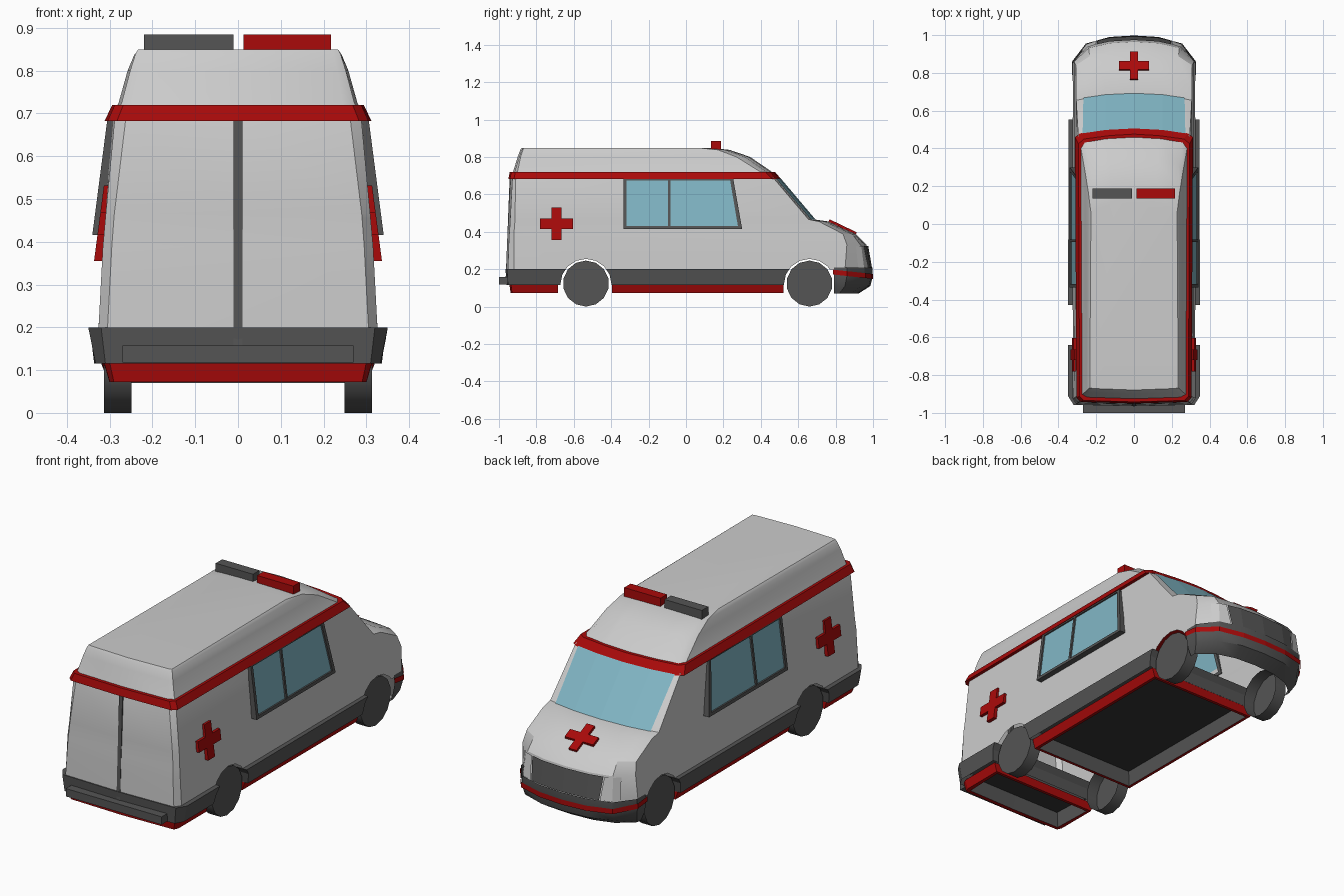
import bpy, bmesh, math
from mathutils import Vector

if "Cube" in bpy.data.objects:
    bpy.data.objects.remove(bpy.data.objects["Cube"])


def material(name, rgb):
    m = bpy.data.materials.new(name)
    m.diffuse_color = (*rgb, 1)
    m.use_nodes = True
    m.node_tree.nodes["Principled BSDF"].inputs["Base Color"].default_value = m.diffuse_color
    return m


RED = material("red", (0.4, 0.003, 0.003))
DARK = material("dark_grey", (0.09, 0.09, 0.09))
BLACK = material("black", (0.035, 0.035, 0.035))
GLASS = material("glass", (0.22, 0.47, 0.56))


def finish(name, bm, *mats):
    bmesh.ops.recalc_face_normals(bm, faces=bm.faces)
    me = bpy.data.meshes.new(name)
    bm.to_mesh(me)
    bm.free()
    ob = bpy.data.objects.new(name, me)
    bpy.context.collection.objects.link(ob)
    for m in mats:
        me.materials.append(m)
    return ob


def activate(ob):
    bpy.ops.object.select_all(action='DESELECT')
    ob.select_set(True)
    bpy.context.view_layer.objects.active = ob


def smooth(ob, deg):
    activate(ob)
    bpy.ops.object.shade_smooth_by_angle(angle=math.radians(deg))


def remove_faces(ob, test):
    bm = bmesh.new()
    bm.from_mesh(ob.data)
    bmesh.ops.delete(bm, context='FACES',
                     geom=[f for f in bm.faces if test(f, f.calc_center_median())])
    bm.to_mesh(ob.data)
    bm.free()


def loft(levels, y0=None, y1=None, caps=True):
    """Stack mirrored plan outlines: z, nose, nose corner, shoulder, rear side, rear corner."""
    bm = bmesh.new()
    rings = []
    for z, *p in levels:
        half = list(zip(p[0::2], p[1::2]))
        pts = [(0, p[1] + .008)] + half + [(0, p[-1] - .008)]
        pts += [(-x, y) for x, y in reversed(half)]
        rings.append([bm.verts.new((x, y, z)) for x, y in pts])
    n = len(rings[0])
    for a, b in zip(rings, rings[1:]):
        for i in range(n):
            j = (i + 1) % n
            bm.faces.new((a[i], a[j], b[j], b[i]))
    if caps:
        bm.faces.new(rings[0])
        bm.faces.new(rings[-1])
    for y, s in ((y0, -1), (y1, 1)):
        if y is not None:
            bmesh.ops.bisect_plane(bm, geom=bm.verts[:] + bm.edges[:] + bm.faces[:],
                                   plane_co=(0, y, 0), plane_no=(0, s, 0), clear_outer=True)
            if caps:
                bmesh.ops.holes_fill(bm, edges=[e for e in bm.edges if e.is_boundary])
    bmesh.ops.recalc_face_normals(bm, faces=bm.faces)
    return bm


def plate(name, pts, thick, mat):
    """Polygon in space, thickened along a vector."""
    bm = bmesh.new()
    f = bm.faces.new([bm.verts.new(p) for p in pts])
    r = bmesh.ops.extrude_face_region(bm, geom=[f], use_keep_orig=True)
    vs = [v for v in r['geom'] if isinstance(v, bmesh.types.BMVert)]
    bmesh.ops.translate(bm, verts=vs, vec=Vector(thick))
    return finish(name, bm, *([mat] if mat else []))


def strip(name, low, zl, high, zh, mat, mirror=1):
    """Thin row of quads between two plan polylines."""
    bm = bmesh.new()
    a = [bm.verts.new((x * mirror, y, zl)) for x, y in low]
    b = [bm.verts.new((x * mirror, y, zh)) for x, y in high]
    for i in range(len(a) - 1):
        bm.faces.new((a[i], a[i + 1], b[i + 1], b[i]))
    finish(name, bm, *([mat] if mat else []))


def box(name, x0, x1, y0, y1, z0, z1, mat):
    return plate(name, [(x0, y0, z0), (x1, y0, z0), (x1, y1, z0), (x0, y1, z0)],
                 (0, 0, z1 - z0), mat)


def drum(name, x, y, z, r, width, sides, mat=None):
    bpy.ops.mesh.primitive_cylinder_add(vertices=sides, radius=r, depth=width,
                                        location=(x, y, z), rotation=(math.pi / 2, 0, math.pi / 2))
    ob = bpy.context.object
    ob.name = name
    if mat:
        ob.data.materials.append(mat)
    return ob


def cross(cu, cv, ru, rv, t):
    q = [(t, rv), (t, t), (ru, t), (ru, -t), (t, -t), (t, -rv)]
    return [(cu + u, cv + v) for u, v in q] + [(cu - u, cv - v) for u, v in q]


AXLES = (-.535, .66)


def cut_arches(ob):
    for y in AXLES:
        c = drum("arch_cutter", 0, y, .118, .137, 1, 16)
        c.hide_render = True
        activate(ob)
        m = ob.modifiers.new("arch", 'BOOLEAN')
        m.operation, m.solver, m.object = 'DIFFERENCE', 'EXACT', c
        bpy.ops.object.modifier_apply(modifier=m.name)
        bpy.data.objects.remove(c)


# Body shell, open underneath
body = finish("body", loft([
    (.198, .13, .982, .25, .947, .325, .85, .326, -.92, .305, -.952),
    (.33, .13, .957, .24, .932, .318, .86, .319, -.92, .298, -.948),
    (.388, .13, .90, .235, .888, .308, .84, .316, -.92, .295, -.945),
    (.455, .15, .755, .26, .742, .306, .71, .310, -.915, .290, -.94),
    (.466, .15, .678, .27, .662, .306, .655, .309, -.915, .289, -.94),
    (.69, .15, .488, .275, .472, .295, .465, .288, -.91, .262, -.928),
    (.725, .14, .445, .255, .425, .279, .39, .272, -.90, .245, -.915),
    (.80, .13, .335, .235, .315, .258, .27, .252, -.884, .232, -.892),
    (.838, .12, .225, .215, .21, .242, .17, .24, -.872, .222, -.878),
    (.849, .10, .12, .18, .10, .228, .06, .234, -.867, .216, -.871)]))
cut_arches(body)
remove_faces(body, lambda f, c: c.z < .27 and abs(c.x) < .25 and f.normal.z < -.05
             and all(v.co.z < .28 for v in f.verts))
smooth(body, 26)

# Dark rocker trim with wheel arches, hollow top and bottom
trim = finish("lower_trim", loft([
    (.116, .13, .98, .25, .945, .337, .82, .333, -.91, .31, -.952),
    (.2, .13, .98, .25, .945, .346, .82, .35, -.91, .32, -.957)], y1=.62), DARK)
cut_arches(trim)
remove_faces(trim, lambda f, c: abs(f.normal.z) > .95 and c.z < .13)

# Red skirts with recessed floor
for name, y0, y1 in (("middle_skirt", -.395, .52), ("rear_skirt", None, -.685)):
    bm = loft([(.072, .13, .98, .25, .945, .305, .82, .300, -.905, .29, -.93),
               (.118, .13, .98, .25, .945, .32, .82, .313, -.91, .30, -.936)], y0, y1)
    low = [f for f in bm.faces if f.normal.z < -.9]
    top = [f for f in bm.faces if f.normal.z > .9]
    bmesh.ops.delete(bm, geom=top, context='FACES')
    bmesh.ops.inset_region(bm, faces=low, thickness=.022)
    low[0].material_index = 1
    bmesh.ops.inset_region(bm, faces=low, thickness=.012, depth=-.075)
    low[0].material_index = 2
    finish(name, bm, RED, DARK, BLACK)

# Front bumper and its red stripe
bumper = finish("front_bumper", loft([
    (.07, .12, .915, .22, .885, .30, .82, .30, 0, .2, -.5),
    (.11, .13, .978, .25, .938, .318, .85, .318, 0, .2, -.5),
    (.16, .13, .99, .255, .955, .328, .86, .33, 0, .2, -.5),
    (.21, .13, .99, .255, .955, .326, .86, .328, 0, .2, -.5)], y0=.79, caps=False), DARK)
smooth(bumper, 35)
stripe = loft([(.148, .13, .992, .258, .959, .332, .862, .334, 0, .2, -.5),
               (.174, .13, .992, .258, .959, .332, .862, .334, 0, .2, -.5)], y0=.785, caps=False)
for v in stripe.verts:
    v.co.z += .11 * (1 - v.co.y)
finish("bumper_stripe", stripe, RED)

# Red band around the roof
finish("roof_band", loft([
    (.682, .14, .50, .285, .48, .312, .46, .305, -.92, .283, -.942),
    (.72, .13, .468, .265, .45, .294, .425, .288, -.912, .268, -.934)]), RED)

# Windscreen, grille, headlights
strip("windscreen", [(-.268, .668), (-.15, .685), (0, .692), (.15, .685), (.268, .668)], .466,
      [(-.272, .48), (-.15, .498), (0, .506), (.15, .498), (.272, .48)], .686, GLASS)
strip("grille", [(-.19, .972), (-.13, .986), (0, .994), (.13, .986), (.19, .972)], .21,
      [(-.2, .95), (-.13, .966), (0, .974), (.13, .966), (.2, .95)], .325, DARK)
for s in (1, -1):
    strip("headlight", [(.195, .972), (.252, .952), (.276, .921)], .21,
          [(.205, .949), (.245, .937), (.272, .908)], .325, None, s)


# Side windows and crosses
def side_plate(name, yz, off, depth, s, mat):
    plate(name, [(s * (.34 - .13 * (z - .42) + off), y, z) for y, z in yz], (-s * depth, 0, 0), mat)


B, T = .416, .686
for s in (1, -1):
    bars = [[(-.335, B), (.30, B), (.297, B + .016), (-.335, B + .016)],
            [(-.335, T - .012), (.255, T - .012), (.252, T), (-.335, T)],
            [(-.335, B), (-.318, B), (-.318, T), (-.335, T)],
            [(-.095, B), (-.083, B), (-.083, T), (-.095, T)],
            [(.28, B), (.30, B), (.252, T), (.234, T)]]
    for bar in bars:
        side_plate("window_frame", bar, 0, .035, s, DARK)
    side_plate("side_window", [(-.33, B + .005), (.29, B + .005), (.245, T - .005), (-.33, T - .005)],
               -.008, .02, s, GLASS)
    side_plate("side_cross", cross(-.692, .443, .089, .088, .027), -.012, .03, s, RED)

# Bonnet cross
plate("bonnet_cross", [(x, y, .468 - .48 * (y - .765)) for x, y in cross(0, .84, .08, .073, .022)],
      (0, -.006, -.016), RED)

# Rear door seam and step
plate("door_seam", [(-.01, -.964, .155), (.01, -.964, .155), (.01, -.943, .685), (-.01, -.943, .685)],
      (0, .025, 0), DARK)
box("rear_step", -.27, .27, -1, -.94, .118, .158, DARK)

# Beacons
box("dark_beacon", -.22, -.01, .135, .187, .83, .885, DARK)
box("red_beacon", .013, .217, .135, .187, .83, .885, RED)

# Wheels, open on the inside
for y in AXLES:
    for s in (1, -1):
        wheel = drum("wheel", s * .281, y, .123, .123, .064, 14, DARK)
        remove_faces(wheel, lambda f, c: f.normal.z * s < -.9)
        smooth(wheel, 35)
